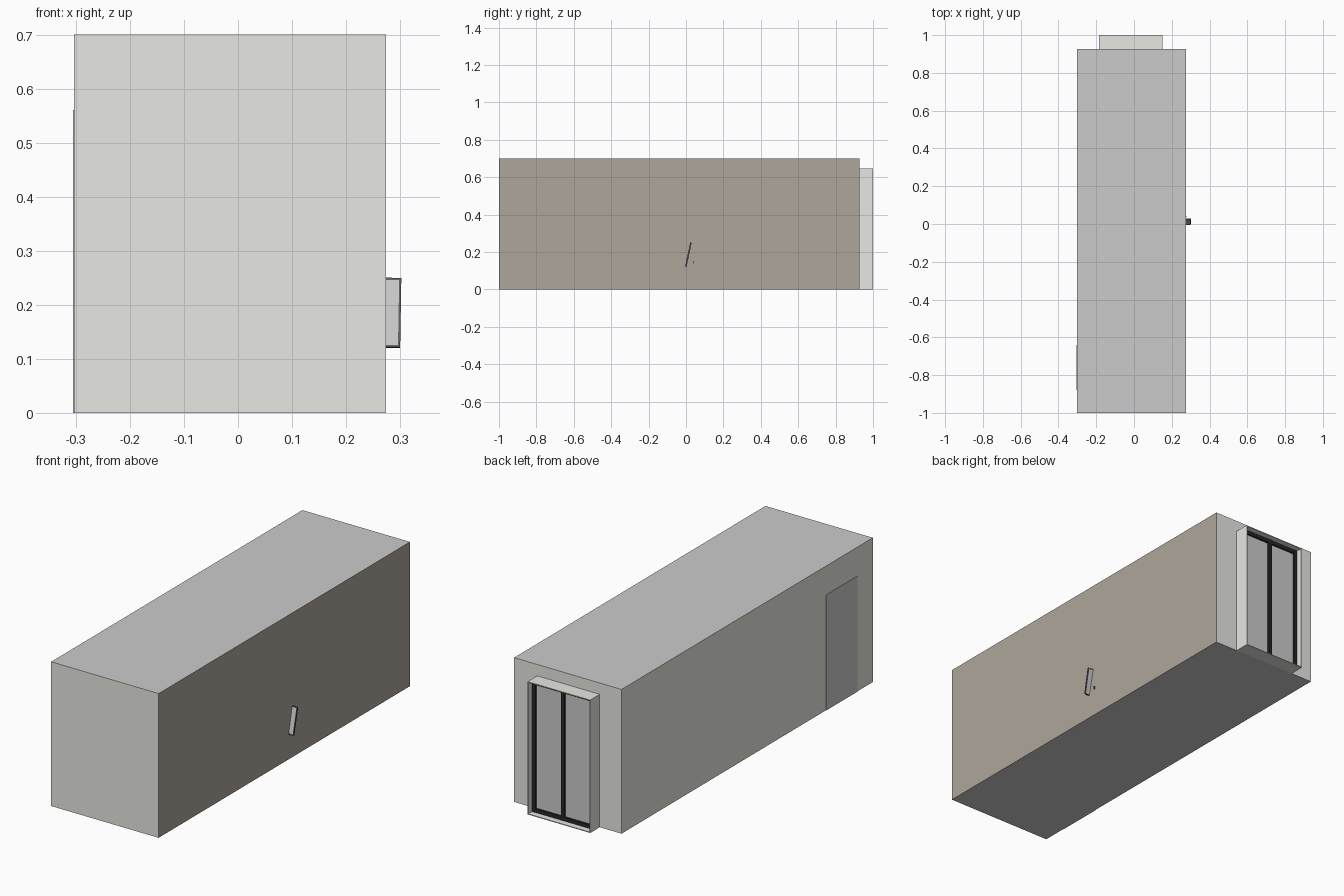
import bpy
from mathutils import Matrix, Vector
from math import radians

if "Cube" in bpy.data.objects:
    bpy.data.objects.remove(bpy.data.objects["Cube"])


def material(name, r, g, b):
    m = bpy.data.materials.new(name)
    m.diffuse_color = (r, g, b, 1)
    m.use_nodes = True
    m.node_tree.nodes["Principled BSDF"].inputs["Base Color"].default_value = m.diffuse_color
    return m


plaster = material("plaster", 0.8, 0.8, 0.76)
accent = material("accent_wall", 0.42, 0.38, 0.33)
black = material("black_metal", 0.02, 0.02, 0.02)
dark_grey = material("dark_frame", 0.12, 0.12, 0.13)
door_grey = material("door_grey", 0.55, 0.55, 0.57)


def box(name, x0, x1, y0, y1, z0, z1, mat=None):
    bpy.ops.mesh.primitive_cube_add(size=1)
    o = bpy.context.object
    o.name = name
    o.data.transform(Matrix.Translation(((x0 + x1) / 2, (y0 + y1) / 2, (z0 + z1) / 2))
                     @ Matrix.Diagonal((x1 - x0, y1 - y0, z1 - z0, 1)))
    if mat:
        o.data.materials.append(mat)
    return o


# Room shell: plaster walls, accent right wall, neutral roof and floor
neutral = material("roof_floor", 0.8, 0.8, 0.8)
room = box("room_shell", -0.303, 0.274, -1, 0.927, 0, 0.7, plaster)
room.data.materials.append(accent)
room.data.materials.append(neutral)
for f in room.data.polygons:
    if f.normal.x > 0.5:
        f.material_index = 1
    elif abs(f.normal.z) > 0.5:
        f.material_index = 2

# Door lying almost flush with the left wall
box("door", -0.305, -0.302, -0.88, -0.64, 0, 0.56, door_grey)

# Window bay: thin surround projecting from the back wall
X0, X1, H, T = -0.186, 0.15, 0.645, 0.004
box("bay_side_left", X0, X0 + T, 0.927, 1, 0, H, plaster)
box("bay_side_right", X1 - T, X1, 0.927, 1, 0, H, plaster)
box("bay_sill", X0 + T, X1 - T, 0.927, 1, 0, T, plaster)
box("bay_top", X0 + T, X1 - T, 0.927, 1, H - T, H, plaster)

# Glazing and its dark bars, set back inside the surround
a, b, w = X0 + T, X1 - T, 0.018
mid = (a + b) / 2
box("window_glass", a, b, 0.955, 0.962, T, H - T)
for i, x in enumerate((a, mid - w / 2, b - w)):
    box(f"window_upright_{i}", x, x + w, 0.95, 0.972, T, H - T, black)
for i, z in enumerate((T, H - T - w)):
    box(f"window_rail_{i}", a + w, b - w, 0.95, 0.971, z, z + w, black)

# Leaning picture frame whose edge pokes through the right wall
tilt = (Matrix.Translation(Vector((0.3, -0.002, 0.121)))
        @ Matrix.Rotation(radians(1), 4, 'Y') @ Matrix.Rotation(radians(-12), 4, 'X'))
L, FH, B = -0.08, 0.131, 0.004
for part in (
    box("frame_panel", L, -B, -0.001, 0.004, B, FH - B),
    box("frame_right", -B, 0, -0.003, 0.005, 0, FH, dark_grey),
    box("frame_left", L - B, L, -0.003, 0.005, 0, FH, dark_grey),
    box("frame_bottom", L, -B, -0.003, 0.005, 0, B, dark_grey),
    box("frame_top", L, -B, -0.003, 0.005, FH - B, FH, dark_grey),
):
    part.data.transform(tilt)

# Tip of the frame's rear stand
box("frame_stand", 0.26, 0.279, 0.037, 0.043, 0.138, 0.152, dark_grey)
